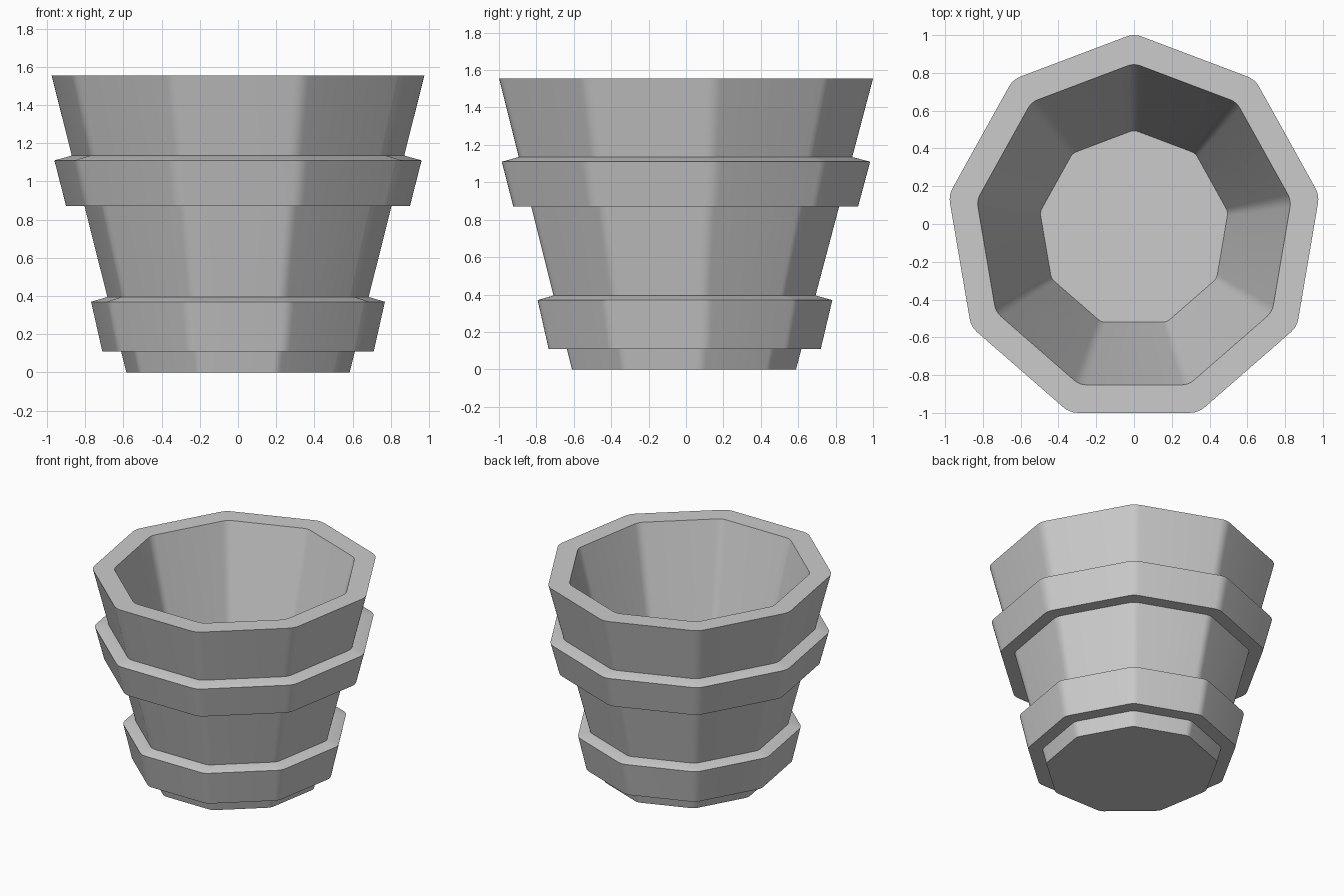
import bpy, bmesh
from math import sin, cos, radians

if "Cube" in bpy.data.objects:
    bpy.data.objects.remove(bpy.data.objects["Cube"])

SIDES, STEPS = 9, 4
D, R = 0.907, 0.12            # corner centre distance and corner radius at the rim
SQUASH, CY = 0.963, -0.027
HEIGHT, FOOT = 1.555, 0.599   # pot height and foot scale relative to the rim


def outline():
    """Nine-sided outline with rounded corners, one corner pointing to +y."""
    pts = []
    for i in range(SIDES):
        a = 90 + i * 360 / SIDES
        for s in range(STEPS + 1):
            b = radians(a - 20 + 40 * s / STEPS)
            pts.append((SQUASH * (D * cos(radians(a)) + R * cos(b)),
                        D * sin(radians(a)) + R * sin(b)))
    return pts


def wall(z):
    """Outer wall scale at height z."""
    return FOOT + (1 - FOOT) * z / HEIGHT


def loft(name, profile, closed):
    """Sweep a (scale, z) profile around the outline."""
    bm = bmesh.new()
    rings = [[bm.verts.new((x * k, CY + y * k, z)) for x, y in outline()]
             for k, z in profile]
    pairs = list(zip(rings, rings[1:]))
    if closed:
        pairs.append((rings[-1], rings[0]))
    else:
        bm.faces.new(rings[0])
        bm.faces.new(rings[-1])
    n = len(rings[0])
    for lo, hi in pairs:
        for i in range(n):
            j = (i + 1) % n
            bm.faces.new((lo[i], lo[j], hi[j], hi[i]))
    bmesh.ops.recalc_face_normals(bm, faces=bm.faces)
    me = bpy.data.meshes.new(name)
    bm.to_mesh(me)
    bm.free()
    ob = bpy.data.objects.new(name, me)
    bpy.context.collection.objects.link(ob)
    bpy.ops.object.select_all(action='DESELECT')
    ob.select_set(True)
    bpy.context.view_layer.objects.active = ob
    bpy.ops.object.shade_smooth_by_angle(angle=radians(18))
    return ob


# Tapered hollow pot: foot, rim, inner rim, inner floor
loft("pot", [(FOOT, 0), (1, HEIGHT), (0.848, HEIGHT), (0.507, 0.23)], False)


# Raised bands around the pot, with a sloped top edge
def band(name, z0, z1, z2, k0, k1):
    loft(name, [(wall(z0) - 0.04, z0), (k0, z0), (k1, z1),
                (wall(z2), z2), (wall(z2) - 0.04, z2)], True)


band("lower_band", 0.11, 0.37, 0.395, 0.728, 0.788)
band("upper_band", 0.87, 1.11, 1.135, 0.922, 0.985)
